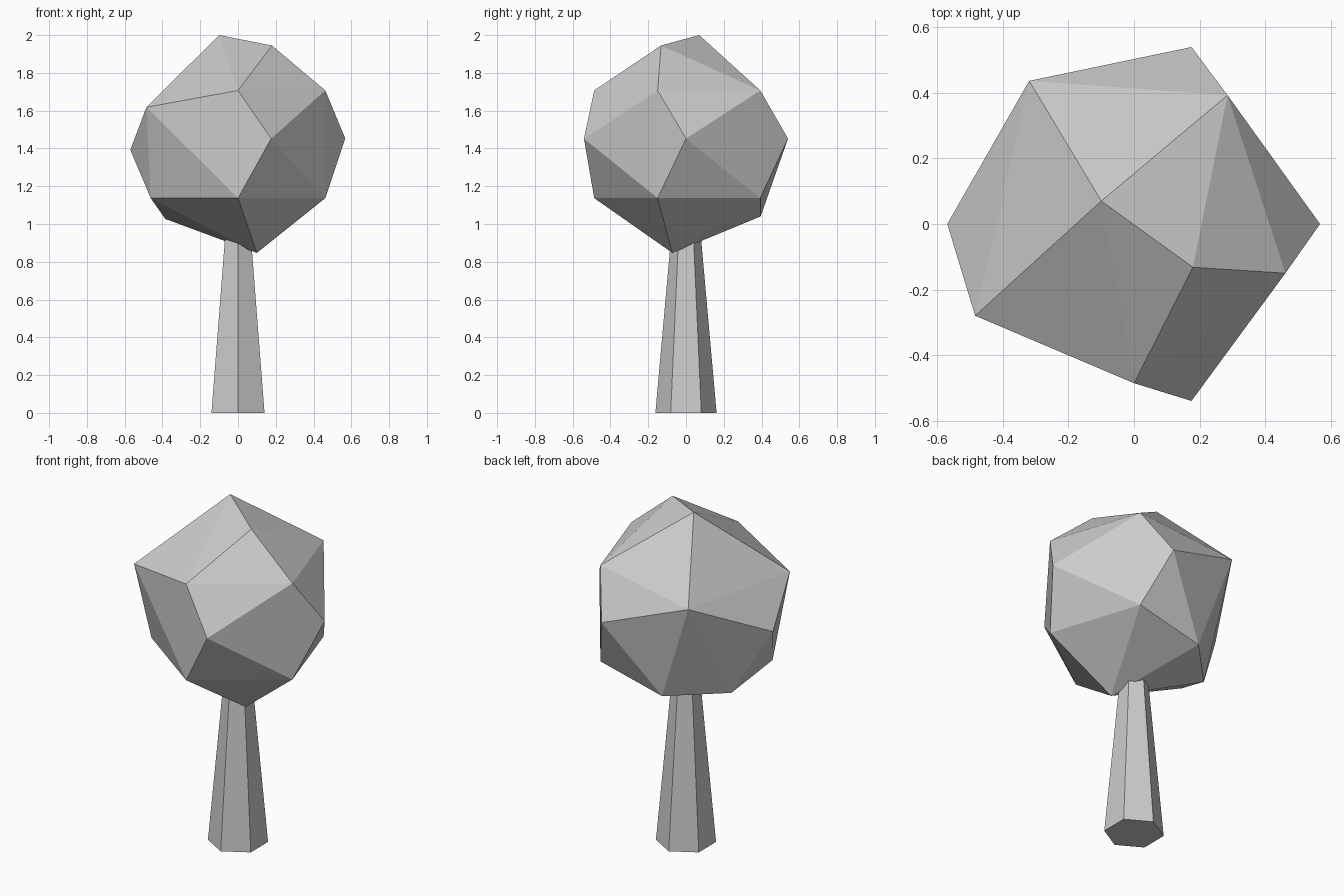
import bpy
import bmesh
from math import radians, cos, sin

cube = bpy.data.objects.get("Cube")
if cube:
    bpy.data.objects.remove(cube)

# Single plain grey for the whole tree
grey = bpy.data.materials.new("plain_grey")
grey.use_nodes = True
colour = (0.6, 0.6, 0.6, 1)
grey.diffuse_color = colour
grey.node_tree.nodes["Principled BSDF"].inputs["Base Color"].default_value = colour


def make_object(name, bm):
    bmesh.ops.recalc_face_normals(bm, faces=bm.faces)
    mesh = bpy.data.meshes.new(name)
    bm.to_mesh(mesh)
    bm.free()
    mesh.materials.append(grey)
    obj = bpy.data.objects.new(name, mesh)
    bpy.context.collection.objects.link(obj)
    return obj


def ring(radius, z, angles):
    return [(radius * cos(radians(a)), radius * sin(radians(a)), z) for a in angles]


# Trunk: tapered six-sided post whose top is buried in the crown
bm = bmesh.new()
bmesh.ops.create_cone(bm, cap_ends=True, segments=6, radius1=0.162, radius2=0.073, depth=1.0)
bmesh.ops.translate(bm, verts=bm.verts, vec=(0, 0, 0.5))
make_object("trunk", bm)

# Crown: faceted ball wrapped around partial five-fold rings and a few uneven corners
points = ring(0.486, 1.707, (-90, -18, 54))
points += ring(0.486, 1.137, (-162, -90, -18, 54))
points += ring(0.568, 1.452, (-72, 0, 72))
points += [
    (-0.10, 0.07, 2.0), (0.18, -0.132, 1.945),        # top
    (-0.485, -0.28, 1.618), (-0.32, 0.437, 1.622),    # upper shoulder
    (-0.57, 0, 1.392),                                # right side
    (-0.385, 0.125, 1.027), (-0.12, 0.395, 1.04),     # lower back
    (0.10, -0.072, 0.847),                            # underside
]
bm = bmesh.new()
for p in points:
    bm.verts.new(p)
bmesh.ops.convex_hull(bm, input=bm.verts)
make_object("crown", bm)
